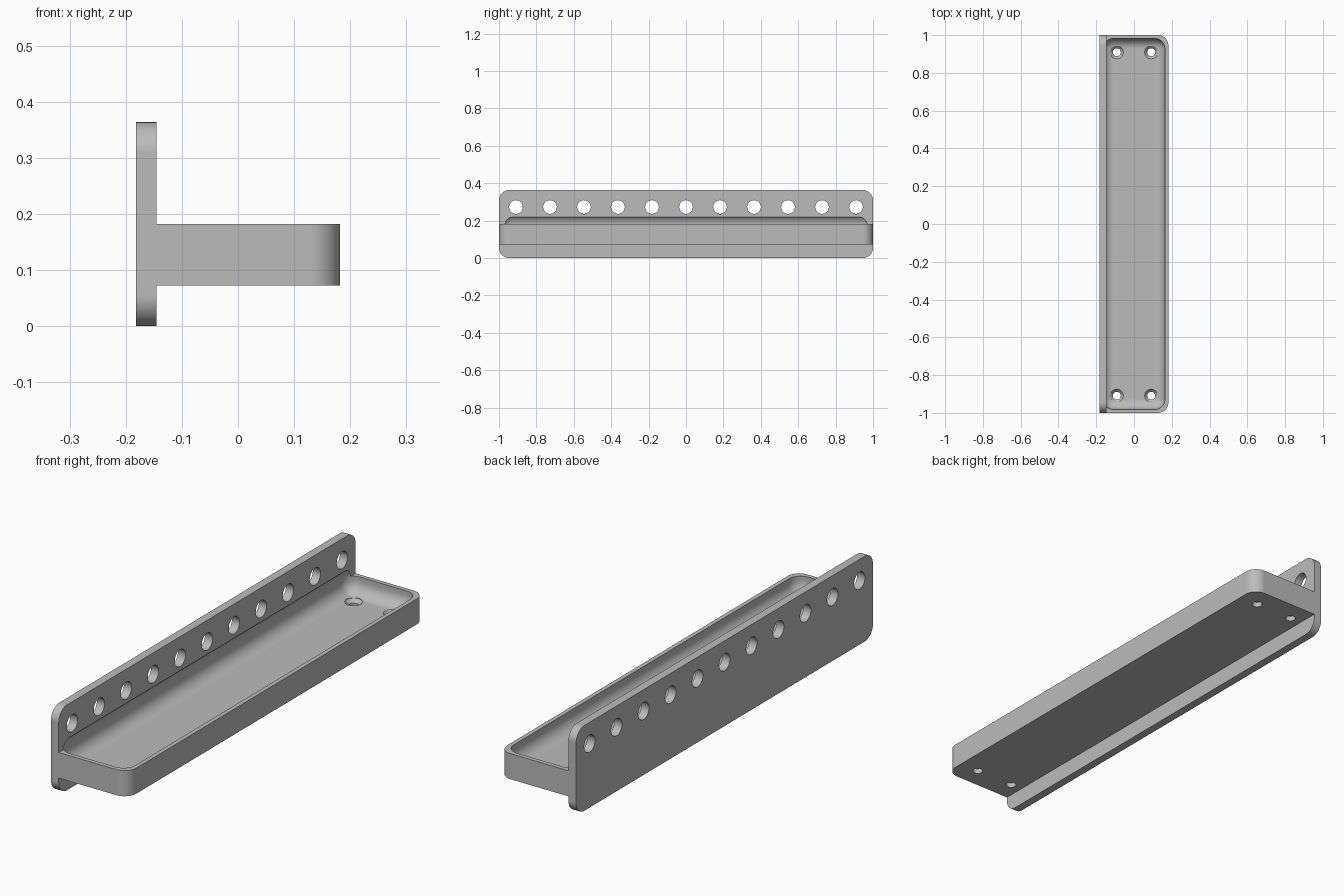
import bpy, bmesh, math
from mathutils import Matrix, Vector

if "Cube" in bpy.data.objects:
    bpy.data.objects.remove(bpy.data.objects["Cube"])

U = 2 / 110          # one millimetre of the part
ROUND = 3 * U        # corner radius shared by every part
PLATE_BACK, PLATE_FACE, FRONT = -10 * U, -8 * U, 10 * U

grey = bpy.data.materials.new("plain grey")
grey.use_nodes = True
grey.diffuse_color = (0.5, 0.5, 0.5, 1)
grey.node_tree.nodes["Principled BSDF"].inputs["Base Color"].default_value = grey.diffuse_color


def finish(bm, name):
    bmesh.ops.recalc_face_normals(bm, faces=bm.faces)
    mesh = bpy.data.meshes.new(name)
    bm.to_mesh(mesh)
    bm.free()
    mesh.materials.append(grey)
    obj = bpy.data.objects.new(name, mesh)
    bpy.context.collection.objects.link(obj)
    return obj


def rounded_box(name, low, high, pick):
    """Box between two corners; the edges chosen by pick are rounded."""
    low, high = Vector(low), Vector(high)
    bm = bmesh.new()
    bmesh.ops.create_cube(bm, size=1)
    bmesh.ops.scale(bm, vec=high - low, verts=bm.verts)
    bmesh.ops.translate(bm, vec=(low + high) / 2, verts=bm.verts)
    edges = [e for e in bm.edges if pick(e.verts[0].co, e.verts[1].co)]
    bmesh.ops.bevel(bm, geom=edges, offset=ROUND, segments=10,
                    profile=0.5, affect='EDGES', clamp_overlap=False)
    return finish(bm, name)


def add_lathe(bm, profile, matrix, sides=40):
    """Closed solid of revolution from (radius, height) pairs."""
    rings = []
    for r, h in profile:
        rings.append([bm.verts.new(matrix @ Vector((r * math.cos(a), r * math.sin(a), h)))
                      for a in (math.tau * i / sides for i in range(sides))])
    for a, b in zip(rings, rings[1:]):
        for i in range(sides):
            j = (i + 1) % sides
            bm.faces.new((a[i], a[j], b[j], b[i]))
    bm.faces.new(rings[0][::-1])
    bm.faces.new(rings[-1])


def boolean(target, tool, operation):
    mod = target.modifiers.new(operation.title(), 'BOOLEAN')
    mod.operation, mod.object, mod.solver = operation, tool, 'EXACT'
    bpy.context.view_layer.objects.active = target
    bpy.ops.object.modifier_apply(modifier=mod.name)
    bpy.data.objects.remove(tool)


# Upright plate with rounded corners, and the tray that projects from it
rack = rounded_box("wall_plate_and_tray", (PLATE_BACK, -1, 0), (PLATE_FACE, 1, 20 * U),
                   lambda a, b: abs(a.x - b.x) > 0.001)
tray = rounded_box("tray", (PLATE_FACE - U, -1, 4 * U), (FRONT, 1, 10 * U),
                   lambda a, b: abs(a.z - b.z) > 0.001 and a.x > 0)
boolean(rack, tray, 'UNION')

# Scooped cavity, rounded all over, which bites slightly into the plate
cavity = rounded_box("cavity", (PLATE_BACK + U, -1 + U, 6 * U), (FRONT - U, 1 - U, 12.8 * U),
                     lambda a, b: True)
boolean(rack, cavity, 'DIFFERENCE')

# Row of round holes along the plate, and countersunk screw holes in the floor
bm = bmesh.new()
for i in range(-5, 6):
    place = Matrix.Translation((PLATE_BACK, i * 10 * U, 15 * U)) @ Matrix.Rotation(math.pi / 2, 4, 'Y')
    add_lathe(bm, [(2 * U, -U), (2 * U, 3 * U)], place)
for x in (-5 * U, 5 * U):
    for y in (-50 * U, 50 * U):
        add_lathe(bm, [(1.15 * U, 3 * U), (1.15 * U, 5.2 * U), (1.9 * U, 6 * U), (1.9 * U, 9 * U)],
                  Matrix.Translation((x, y, 0)))
boolean(rack, finish(bm, "holes"), 'DIFFERENCE')

# Smooth fillets beside crisp flat faces
bpy.ops.object.select_all(action='DESELECT')
rack.select_set(True)
bpy.context.view_layer.objects.active = rack
bpy.ops.object.shade_smooth_by_angle(angle=math.radians(30))
weighted = rack.modifiers.new("Even shading", 'WEIGHTED_NORMAL')
weighted.keep_sharp = True
